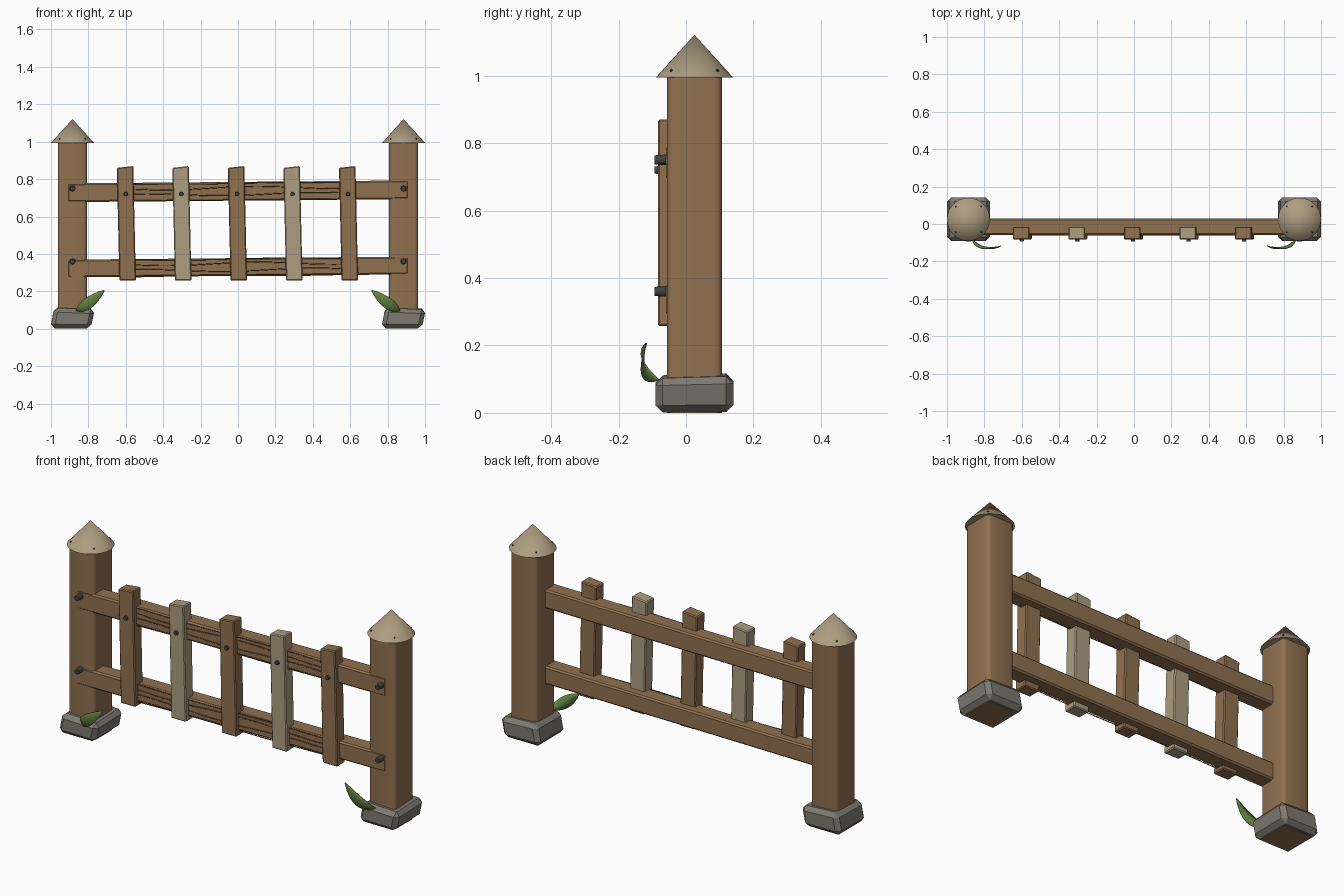
import bpy, bmesh, math
from mathutils import Vector, Matrix

if "Cube" in bpy.data.objects:
    bpy.data.objects.remove(bpy.data.objects["Cube"])


def material(name, rgb):
    m = bpy.data.materials.new(name)
    m.diffuse_color = (*rgb, 1)
    m.use_nodes = True
    m.node_tree.nodes["Principled BSDF"].inputs["Base Color"].default_value = m.diffuse_color
    return m


WOOD = material("brown_wood", (0.28, 0.165, 0.08))
PALE = material("pale_wood", (0.42, 0.34, 0.22))
GRAIN = material("dark_grain", (0.10, 0.055, 0.025))
STONE = material("stone", (0.21, 0.195, 0.165))
IRON = material("iron", (0.05, 0.055, 0.055))
LEAF = material("leaf", (0.13, 0.22, 0.055))


def finish(bm, name, mat, smooth=False):
    bmesh.ops.recalc_face_normals(bm, faces=bm.faces)
    me = bpy.data.meshes.new(name)
    bm.to_mesh(me)
    bm.free()
    ob = bpy.data.objects.new(name, me)
    bpy.context.collection.objects.link(ob)
    me.materials.append(mat)
    if smooth:
        bpy.context.view_layer.objects.active = ob
        ob.select_set(True)
        bpy.ops.object.shade_smooth_by_angle(angle=math.radians(35))
        ob.select_set(False)
    return ob


def box(lo, hi, bevel, segments=1, vertical_only=False):
    bm = bmesh.new()
    bmesh.ops.create_cube(bm, size=1)
    lo, hi = Vector(lo), Vector(hi)
    for v in bm.verts:
        v.co = (lo + hi) / 2 + v.co * (hi - lo)
    edges = [e for e in bm.edges if not vertical_only
             or abs(e.verts[0].co.z - e.verts[1].co.z) > 0.01]
    bmesh.ops.bevel(bm, geom=edges, offset=bevel, segments=segments,
                    profile=0.5, affect='EDGES')
    return bm


def stud(name, x, z, y_front, y_back, radius):
    bm = bmesh.new()
    bmesh.ops.create_cone(
        bm, cap_ends=True, segments=12, radius1=radius, radius2=radius * 0.85,
        depth=y_back - y_front,
        matrix=Matrix.Translation((x, (y_front + y_back) / 2, z))
        @ Matrix.Rotation(math.pi / 2, 4, 'X'))
    finish(bm, name, IRON, True)


PY = 0.025   # depth centre of the posts
PX = 0.885   # distance of the posts from the middle

for side, sx in (("left", -1), ("right", 1)):
    px = sx * PX
    # square post with rounded corners
    bm = box((px - 0.078, PY - 0.082, 0.0), (px + 0.078, PY + 0.082, 1.0),
             0.02, 3, True)
    finish(bm, side + "_post", WOOD, True)

    # skewed, chamfered foot stone
    bm = box((px - 0.108, PY - 0.116, 0.002), (px + 0.108, PY + 0.116, 0.11), 0.022)
    for v in bm.verts:
        t = v.co.z / 0.11
        dx, dy = v.co.x - px, v.co.y - PY
        v.co.x += 0.022 * (t - 0.5)
        v.co.z += t * (0.03 * dy - 0.05 * dx)
    finish(bm, side + "_foot_stone", STONE)

    # conical cap
    bm = bmesh.new()
    bmesh.ops.create_cone(bm, cap_ends=True, segments=28, radius1=0.115, radius2=0,
                          depth=0.127, matrix=Matrix.Translation((px, PY, 1.0575)))
    finish(bm, side + "_post_cap", PALE, True)

    # tiny tacks around the cap
    bm = bmesh.new()
    for k in range(4):
        a = math.pi / 4 + k * math.pi / 2
        bmesh.ops.create_icosphere(
            bm, subdivisions=1, radius=0.005,
            matrix=Matrix.Translation((px + 0.097 * math.cos(a),
                                       PY + 0.097 * math.sin(a), 1.015)))
    finish(bm, side + "_cap_tacks", IRON)

    # bolts holding the rails
    for level, z in (("upper", 0.75), ("lower", 0.36)):
        stud(f"{side}_{level}_bolt", px, z, -0.093, -0.055, 0.016)

    # folded, curling leaf at the foot
    bm = bmesh.new()
    a, b, c = (Vector((0, -0.082, 0.097)), Vector((0.05, -0.16, 0.12)),
               Vector((0.152, -0.118, 0.206)))
    rows = []
    n = 8
    for i in range(n + 1):
        t = i / n
        p = a * (1 - t) ** 2 + b * 2 * t * (1 - t) + c * t * t
        w = Vector((-0.5, 0, 0.8)) * (0.002 + 0.03 * math.sin(math.pi * t) ** 0.8)
        fold = Vector((0, 0.009 * math.sin(math.pi * t), 0))
        row = []
        for q in (p + w, p + fold, p - w):
            row.append(bm.verts.new((sx * (PX - 0.02 - q.x), q.y, q.z)))
        rows.append(row)
    for r, s in zip(rows, rows[1:]):
        for k in range(2):
            bm.faces.new((r[k], r[k + 1], s[k + 1], s[k]))
    ob = finish(bm, side + "_leaf", LEAF, True)
    mod = ob.modifiers.new("thickness", 'SOLIDIFY')
    mod.thickness = 0.004
    mod.offset = 0

# rails, slightly tilted, with wavy grain on the front
for level, zc, h, rise in (("upper", 0.735, 0.1, 0.016), ("lower", 0.33, 0.095, 0.016)):
    def tilt(x):
        return zc + rise * x / 1.82
    bm = box((-0.912, -0.059, -h / 2), (0.912, 0.03, h / 2), 0.008)
    for v in bm.verts:
        v.co.z += tilt(v.co.x)
    finish(bm, level + "_rail", WOOD)

    for k, (off, amp) in enumerate(((0.043, 0.003), (0.018, 0.008),
                                    (-0.016, -0.007), (-0.046, 0.002))):
        cu = bpy.data.curves.new(f"{level}_rail_grain_{k + 1}", 'CURVE')
        cu.dimensions = '3D'
        cu.bevel_depth = 0.003
        cu.bevel_resolution = 0
        cu.use_fill_caps = True
        sp = cu.splines.new('POLY')
        sp.points.add(32)
        for i, pt in enumerate(sp.points):
            x = -0.555 + 1.11 * i / 32
            pt.co = (x, -0.0585, tilt(x) + off + amp * math.sin(7 * x + k), 1)
        cu.materials.append(GRAIN)
        bpy.context.collection.objects.link(bpy.data.objects.new(cu.name, cu))

# leaning pickets with slanted tops, alternating wood, one nail each
for i in range(5):
    x = -0.597 + i * 0.297
    bm = box((x - 0.044, -0.083, 0.257), (x + 0.044, -0.015, 0.865), 0.005)
    for v in bm.verts:
        t = (v.co.z - 0.257) / 0.608
        v.co.z += t * 0.11 * (v.co.x - x)
        v.co.x -= 0.014 * (t - 0.5)
    finish(bm, f"picket_{i + 1}", PALE if i % 2 else WOOD)
    stud(f"picket_nail_{i + 1}", x - 0.003, 0.72, -0.094, -0.08, 0.012)
